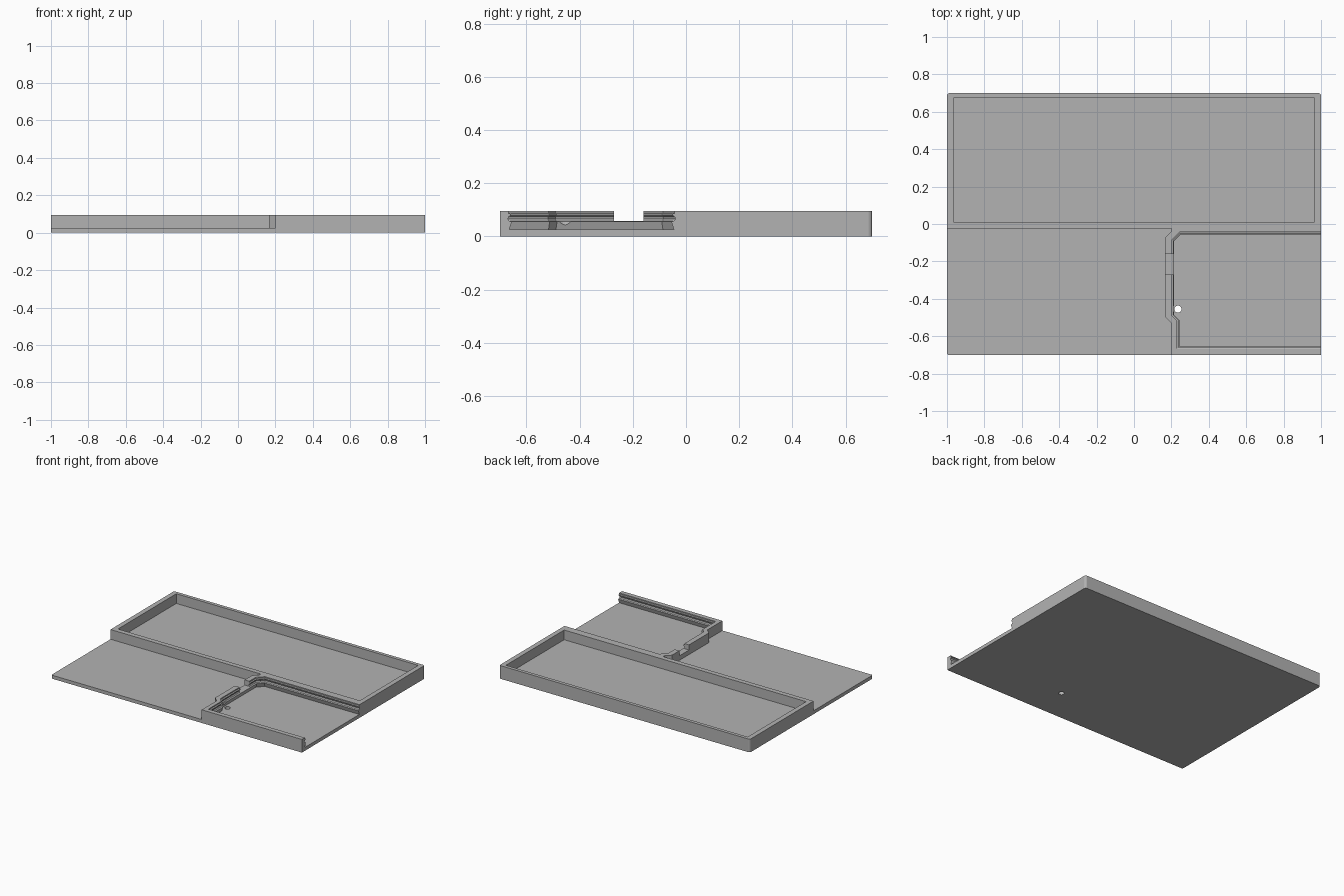
import bpy, bmesh, math
from mathutils import Vector

cube = bpy.data.objects.get("Cube")
if cube:
    bpy.data.objects.remove(cube, do_unlink=True)

grey = bpy.data.materials.new("mid grey")
grey.use_nodes = True
colour = (0.45, 0.45, 0.45, 1)
grey.diffuse_color = colour
grey.node_tree.nodes["Principled BSDF"].inputs["Base Color"].default_value = colour

FLOOR, TOP = 0.025, 0.095


def offset(points, d):
    """Grow a counter-clockwise outline by d with mitred corners."""
    out = []
    for i, p in enumerate(points):
        p = Vector(p)
        a = (p - Vector(points[i - 1])).normalized()
        b = (Vector(points[(i + 1) % len(points)]) - p).normalized()
        na, nb = Vector((a.y, -a.x)), Vector((b.y, -b.x))
        out.append(p + (na + nb) * d / (1 + na.dot(nb)))
    return out


def loft(name, points, levels):
    """Solid from an outline; levels are (height, outward offset)."""
    bm = bmesh.new()
    rings = [[bm.verts.new((p.x, p.y, z)) for p in offset(points, d)] for z, d in levels]
    n = len(points)
    bm.faces.new(rings[0][::-1])
    bm.faces.new(rings[-1])
    for low, high in zip(rings, rings[1:]):
        for i in range(n):
            j = (i + 1) % n
            bm.faces.new((low[i], low[j], high[j], high[i]))
    mesh = bpy.data.meshes.new(name)
    bm.to_mesh(mesh)
    bm.free()
    mesh.materials.append(grey)
    obj = bpy.data.objects.new(name, mesh)
    bpy.context.collection.objects.link(obj)
    return obj


def rect(x0, y0, x1, y1):
    return [(x0, y0), (x1, y0), (x1, y1), (x0, y1)]


def corner(cx, cy, start, r=0.015, steps=4):
    """Quarter-circle outline points."""
    angles = [math.radians(start + 90 * i / steps) for i in range(steps + 1)]
    return [(cx + r * math.cos(a), cy + r * math.sin(a)) for a in angles]


def cut(target, cutter):
    mod = target.modifiers.new(cutter.name, "BOOLEAN")
    mod.operation, mod.solver, mod.object = "DIFFERENCE", "EXACT", cutter
    bpy.context.view_layer.objects.active = target
    bpy.ops.object.modifier_apply(modifier=mod.name)
    bpy.data.objects.remove(cutter, do_unlink=True)


# Stepped left side of the bay, from front to back
bay_side = [(0.2, -0.7), (0.2, -0.53), (0.165, -0.495), (0.165, -0.075), (0.2, -0.04), (0.2, -0.025)]

# Thin front-left deck
loft("front_deck", corner(-0.99, -0.69, 180, 0.01) + bay_side + [(-1, -0.025)], [(0, 0), (FLOOR, 0)])

# Tall body: rear tray and right-hand bay
outline = ([(-1, -0.025)] + bay_side[::-1] + [(1, -0.7)]
           + corner(0.985, 0.685, 0) + corner(-0.985, 0.685, 90))
body = loft("tray_and_bay", outline, [(0, 0), (TOP, 0)])

# Rear tray pocket
cut(body, loft("tray_pocket", rect(-0.965, 0.01, 0.965, 0.675), [(FLOOR, 0), (0.12, 0)]))

# Bay pocket, open to the side, with a groove and lip around its wall
bay = [(0.242, -0.655), (1.1, -0.655), (1.1, -0.055), (0.25, -0.055),
       (0.214, -0.091), (0.214, -0.485), (0.242, -0.513)]
bay_levels = [(FLOOR, 0.010), (0.055, 0), (0.058, 0.01), (0.066, 0.015), (0.074, 0.012),
              (0.079, 0.004), (0.084, 0.004), (0.087, 0.012), (0.12, 0.012)]
cut(body, loft("bay_pocket", bay, bay_levels))

# Notch in the bay side wall
cut(body, loft("wall_notch", rect(0.1, -0.27, 0.3, -0.16), [(0.058, 0), (0.12, 0)]))

# Round drain hole with a flared recess in the wall
circle = [(0.235 + 0.019 * math.cos(a), -0.455 + 0.019 * math.sin(a))
          for a in (math.tau * i / 24 for i in range(24))]
cut(body, loft("floor_hole", circle, [(-0.02, 0), (0.026, 0), (0.055, 0.01), (0.06, 0.002), (0.12, 0.002)]))
